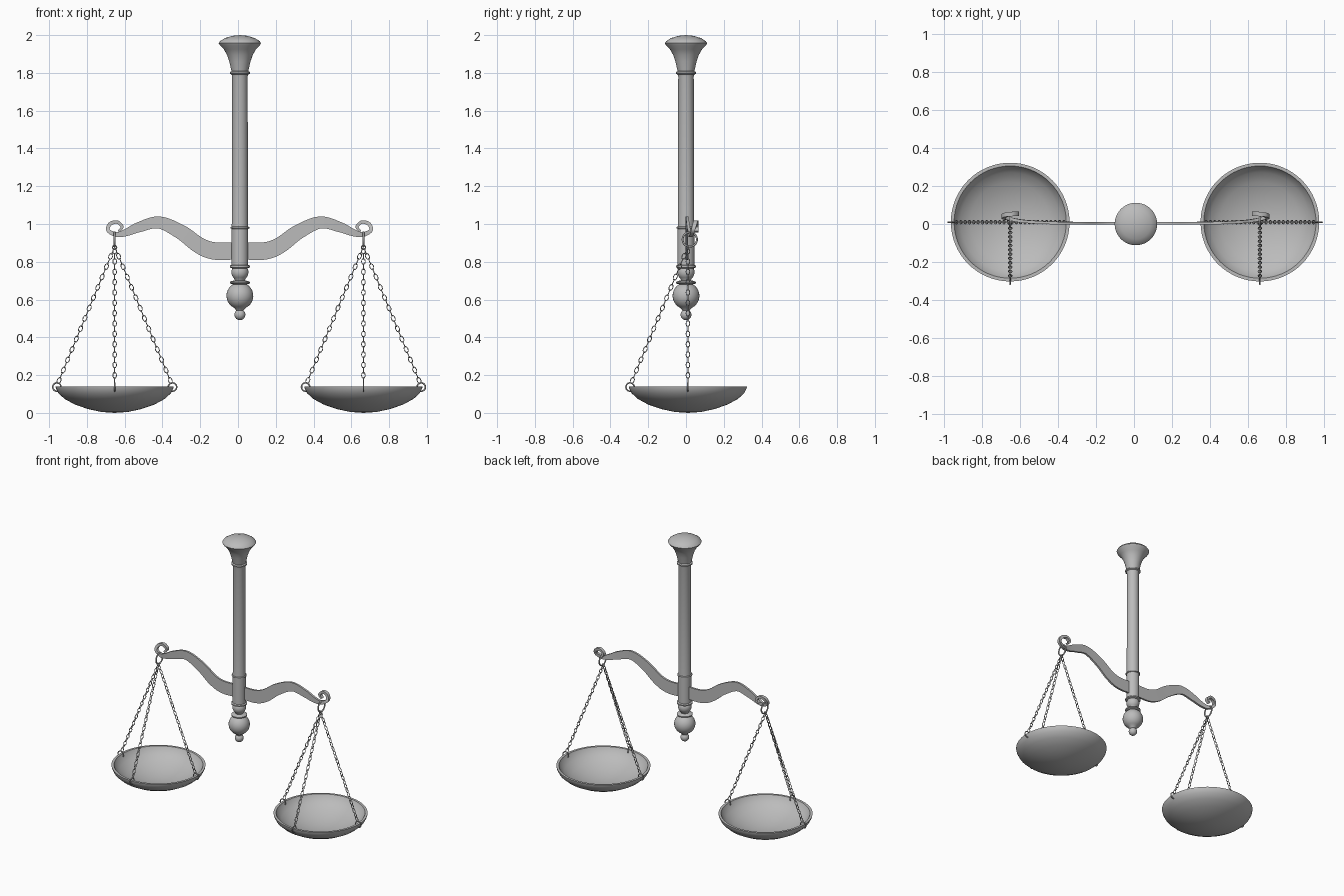
import bpy, bmesh
from math import pi, sin, cos
from mathutils import Vector, Matrix

if "Cube" in bpy.data.objects:
    bpy.data.objects.remove(bpy.data.objects["Cube"])

metal = bpy.data.materials.new("grey_metal")
metal.use_nodes = True
GREY = (0.5, 0.5, 0.5, 1)
metal.diffuse_color = GREY
metal.node_tree.nodes["Principled BSDF"].inputs["Base Color"].default_value = GREY


def finish(name, bm, loc=(0, 0, 0), angle=40):
    """Turn a bmesh into a smooth-shaded object."""
    bmesh.ops.recalc_face_normals(bm, faces=bm.faces)
    mesh = bpy.data.meshes.new(name)
    bm.to_mesh(mesh)
    bm.free()
    mesh.materials.append(metal)
    ob = bpy.data.objects.new(name, mesh)
    ob.location = loc
    bpy.context.collection.objects.link(ob)
    bpy.ops.object.select_all(action='DESELECT')
    ob.select_set(True)
    bpy.context.view_layer.objects.active = ob
    bpy.ops.object.shade_smooth_by_angle(angle=angle * pi / 180)
    return ob


def lathe(name, profile, loc, steps=48):
    """Spin an (r, z) profile round the vertical axis."""
    bm = bmesh.new()
    vs = [bm.verts.new((r, 0, z)) for r, z in profile]
    es = [bm.edges.new(p) for p in zip(vs, vs[1:])]
    bmesh.ops.spin(bm, geom=vs + es, axis=(0, 0, 1), cent=(0, 0, 0),
                   angle=2 * pi, steps=steps)
    bmesh.ops.remove_doubles(bm, verts=bm.verts, dist=1e-4)
    return finish(name, bm, loc)


def arc(radius, centre, a0, a1, n=10):
    """Part of a bead as profile points, angles in degrees from the top."""
    angles = [(a0 + (a1 - a0) * i / n) * pi / 180 for i in range(n + 1)]
    return [(radius * sin(a), centre + radius * cos(a)) for a in angles]


def bead_ring(r, z, h=0.009):
    """A small moulded ring on the column."""
    return [(r - h, z + h), (r, z + h / 2), (r, z - h / 2), (r - h, z - h)]


def spline(pts, n=8):
    """Catmull-Rom samples through the control points."""
    pts = [Vector(p) for p in pts]
    pts = [pts[0] * 2 - pts[1]] + pts + [pts[-1] * 2 - pts[-2]]
    out = []
    for a, b, c, d in zip(pts, pts[1:], pts[2:], pts[3:]):
        for i in range(n):
            t = i / n
            out.append((b * 2 + (c - a) * t + (a * 2 - b * 5 + c * 4 - d) * t * t
                        + (b * 3 - a - c * 3 + d) * t ** 3) / 2)
    return out + [pts[-2]]


def add_ring(bm, matrix, major, minor, stretch=1.0, n=14, m=6):
    """Wire ring lying in its local XZ plane, stretched along local Z."""
    grid = []
    for i in range(n):
        a = 2 * pi * i / n
        row = []
        for j in range(m):
            b = 2 * pi * j / m
            r = major + minor * cos(b)
            z = sin(a) * (r + major * (stretch - 1))
            row.append(bm.verts.new(matrix @ Vector((r * cos(a), minor * sin(b), z))))
        grid.append(row)
    for i in range(n):
        for j in range(m):
            k, l = (i + 1) % n, (j + 1) % m
            bm.faces.new((grid[i][j], grid[k][j], grid[k][l], grid[i][l]))


# Column: flared cap, shaft with rings, turned finial
column = [(0, 2.0), (0.04, 1.996), (0.08, 1.984), (0.105, 1.968), (0.112, 1.957),
          (0.105, 1.945), (0.085, 1.925), (0.068, 1.895), (0.056, 1.86),
          (0.047, 1.82)]
column += bead_ring(0.053, 1.80) + [(0.041, 1.78), (0.043, 1.0)]
column += bead_ring(0.050, 0.98, 0.006) + [(0.044, 0.96), (0.044, 0.79)]
column += bead_ring(0.053, 0.775) + [(0.034, 0.765)]
column += arc(0.045, 0.745, 60, 135) + [(0.026, 0.702)]
column += bead_ring(0.053, 0.69, 0.007) + [(0.034, 0.68)]
column += arc(0.071, 0.62, 30, 155) + [(0.024, 0.548)]
column += arc(0.029, 0.52, 40, 180)
lathe("column", column, (0.01, 0, 0))

# Beam: wavy flat bar whose ends curl into hooks; x, y, z, half height
path = [(0, 0.004, 0.858, 0.045), (0.13, 0.004, 0.857, 0.046),
        (0.214, 0.004, 0.887, 0.043), (0.31, 0.004, 0.957, 0.039),
        (0.426, 0.005, 1.008, 0.032), (0.53, 0.010, 0.984, 0.027),
        (0.595, 0.015, 0.957, 0.020), (0.65, 0.024, 0.944, 0.013),
        (0.695, 0.036, 0.966, 0.010), (0.685, 0.048, 1.000, 0.010),
        (0.648, 0.053, 1.010, 0.009), (0.622, 0.054, 0.985, 0.008),
        (0.640, 0.054, 0.960, 0.006)]
path = [Vector(p) for p in spline(path)]
bm = bmesh.new()
rows = []
for i, p in enumerate(path):
    t = path[min(i + 1, len(path) - 1)] - path[max(i - 1, 0)]
    side = Vector((-t[2], 0, t[0])).normalized() * p[3]
    if i == 0:
        side = Vector((0, 0, p[3]))
    depth = Vector((0, 0.007 + 0.1 * max(0, p[1] - 0.004), 0))
    c = Vector(p[:3])
    rows.append([bm.verts.new(c + s * side + d * depth)
                 for s, d in ((1, 1), (1, -1), (-1, -1), (-1, 1))])
for a, b in zip(rows, rows[1:]):
    for j in range(4):
        k = (j + 1) % 4
        bm.faces.new((a[j], a[k], b[k], b[j]))
bm.faces.new(rows[-1])
beam = finish("beam", bm, (0.008, 0, 0))
mirror = beam.modifiers.new("mirror", 'MIRROR')
mirror.use_clip = True

# Pans with their rings and three chains each
bowl = [(0, 0.0), (0.07, 0.005), (0.14, 0.02), (0.21, 0.044), (0.265, 0.074),
        (0.298, 0.104), (0.311, 0.13), (0.313, 0.141), (0.296, 0.141),
        (0.289, 0.126), (0.262, 0.094), (0.21, 0.062), (0.14, 0.036),
        (0.07, 0.02), (0, 0.016)]
LINKS = 26
for label, x in (("left", 0.664), ("right", -0.653)):
    lathe(label + "_pan", bowl, (x, 0.01, 0), 64)

    bm = bmesh.new()
    quarter = Matrix.Rotation(pi / 2, 4, 'Z')
    add_ring(bm, Matrix.Translation((0, 0.01, 0.918)) @ quarter, 0.038, 0.005, n=28, m=8)
    add_ring(bm, Matrix.Translation((0, 0, 0.876)), 0.011, 0.003)
    finish(label + "_hanging_ring", bm, (x, 0.01, 0), 80)

    for part, turn in (("outer" if x > 0 else "inner", 0),
                       ("inner" if x > 0 else "outer", pi),
                       ("front", -pi / 2)):
        spin = Matrix.Rotation(turn, 4, 'Z')
        bm = bmesh.new()
        add_ring(bm, spin @ Matrix.Translation((0.306, 0, 0.137)), 0.022, 0.004, n=24)
        top, end = Vector((0.004, 0, 0.87)), Vector((0.3, 0, 0.158))
        lean = (end - top).to_track_quat('Z', 'Y').to_matrix().to_4x4()
        for i in range(LINKS):
            at = top.lerp(end, (i + 0.5) / LINKS)
            twist = Matrix.Rotation(pi / 2 * (i % 2), 4, 'Z')
            add_ring(bm, spin @ Matrix.Translation(at) @ lean @ twist,
                     0.0095, 0.0025, 1.8, 12, 5)
        finish(f"{label}_{part}_chain", bm, (x, 0.01, 0), 80)
